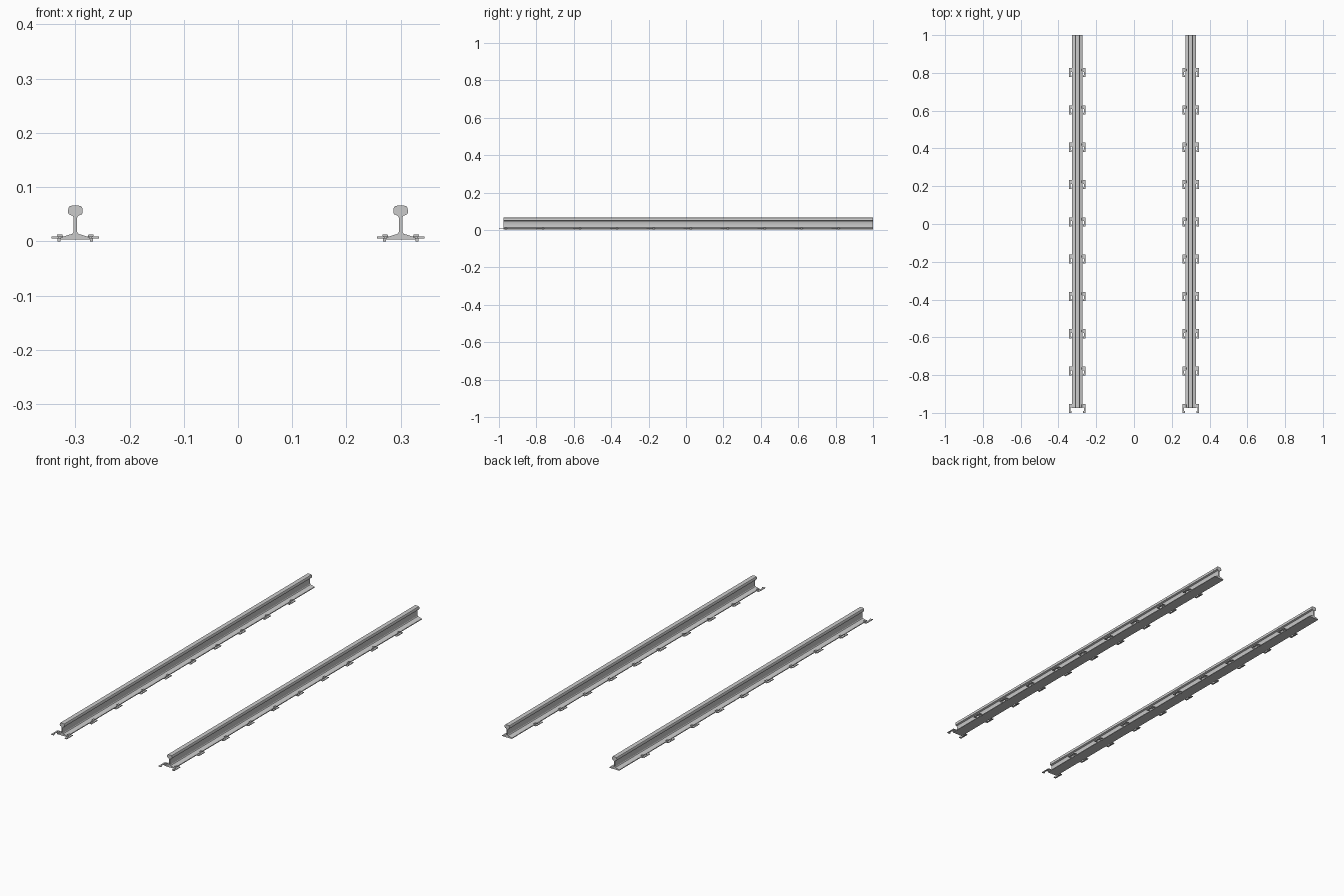
import bpy, bmesh
from mathutils import Vector

if "Cube" in bpy.data.objects:
    bpy.data.objects.remove(bpy.data.objects["Cube"])


def extrude(name, pts, to3d, offset, smooth=False):
    """Fill a 2D outline and extrude it into a solid."""
    bm = bmesh.new()
    face = bm.faces.new([bm.verts.new(to3d(*p)) for p in pts])
    ext = bmesh.ops.extrude_face_region(bm, geom=[face])
    bmesh.ops.translate(bm, vec=Vector(offset),
                        verts=[v for v in ext["geom"] if isinstance(v, bmesh.types.BMVert)])
    bmesh.ops.recalc_face_normals(bm, faces=bm.faces)
    me = bpy.data.meshes.new(name)
    bm.to_mesh(me)
    bm.free()
    ob = bpy.data.objects.new(name, me)
    bpy.context.collection.objects.link(ob)
    if smooth:
        bpy.context.view_layer.objects.active = ob
        ob.select_set(True)
        bpy.ops.object.shade_smooth_by_angle(angle=0.5)
        ob.select_set(False)
    return ob


# Half of the rail section: foot, web and head
half = [(0.027, 0.003), (0.027, 0.007), (0.012, 0.012), (0.006, 0.0135),
        (0.0035, 0.017), (0.003, 0.025), (0.003, 0.043), (0.005, 0.047),
        (0.012, 0.050), (0.0135, 0.053), (0.013, 0.061), (0.011, 0.0645), (0.006, 0.066)]
section = half + [(-x, z) for x, z in reversed(half)]

# Notched clip plate, open towards the rail
plate = [(0.020, 0.024), (0.044, 0.024), (0.044, -0.024), (0.030, -0.024),
         (0.030, -0.016), (0.036, -0.012), (0.036, 0.004), (0.020, 0.004)]
# Spike with a head overlapping the foot
spike = [(0.027, 0.0), (0.033, 0.0), (0.033, 0.010), (0.034, 0.013),
         (0.024, 0.013), (0.023, 0.009), (0.027, 0.008)]

for side, cx in (("left", -0.3), ("right", 0.3)):
    extrude(f"{side}_rail", section, lambda x, z: (cx + x, -0.975, z), (0, 1.975, 0), True)
    for i in range(10):
        y = -0.976 + 0.1975 * i
        for s in (-1, 1):
            extrude(f"{side}_clip_plate", plate,
                    lambda u, v: (cx + s * u, y + v, 0.0055), (0, 0, 0.003))
            extrude(f"{side}_spike", spike,
                    lambda u, z: (cx + s * u, y + 0.008, z), (0, 0.012, 0))
